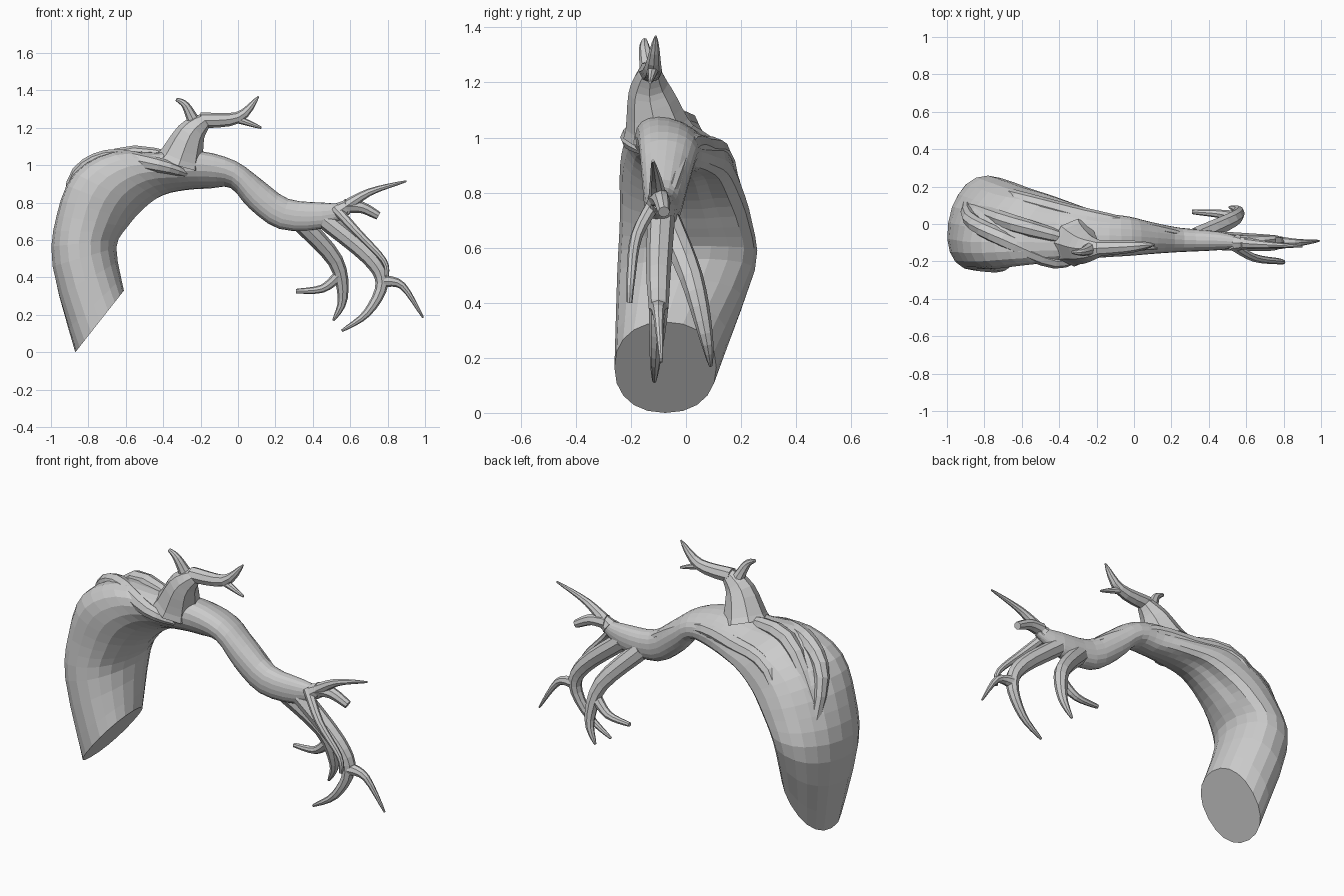
import bpy
from math import sin, cos, pi, copysign, exp
from mathutils import Vector

if "Cube" in bpy.data.objects:
    bpy.data.objects.remove(bpy.data.objects["Cube"])


def spline(rows, steps):
    """Catmull-Rom interpolation of equal-length number rows."""
    out = []
    for i in range(len(rows) - 1):
        a, b, c, d = rows[max(i - 1, 0)], rows[i], rows[i + 1], rows[min(i + 2, len(rows) - 1)]
        for k in range(steps):
            t = k / steps
            out.append([0.5 * (2 * q + (r - p) * t + (2 * p - 5 * q + 4 * r - s) * t * t
                               + (3 * q - p - 3 * r + s) * t ** 3)
                        for p, q, r, s in zip(a, b, c, d)])
    return out + [list(rows[-1])]


def skin(name, rings):
    """Bridge rings of points into a capped, flat-shaded tube."""
    n = len(rings[0])
    faces = [tuple(range(n))[::-1], tuple(range((len(rings) - 1) * n, len(rings) * n))]
    for i in range(len(rings) - 1):
        for j in range(n):
            k = (j + 1) % n
            faces.append((i * n + j, i * n + k, i * n + n + k, i * n + n + j))
    me = bpy.data.meshes.new(name)
    me.from_pydata([tuple(p) for r in rings for p in r], [], faces)
    ob = bpy.data.objects.new(name, me)
    bpy.context.collection.objects.link(ob)
    bpy.context.view_layer.objects.active = ob
    bpy.ops.object.mode_set(mode='EDIT')
    bpy.ops.mesh.select_all(action='SELECT')
    bpy.ops.mesh.normals_make_consistent(inside=False)
    bpy.ops.object.mode_set(mode='OBJECT')


def vessel(name, radius, *path, sides=8, steps=4):
    """Round tube through (x, y, z) points; radius is a function of 0..1."""
    pts = [Vector(p) for p in spline(path, steps)]
    last, rings = len(pts) - 1, []
    for i, p in enumerate(pts):
        d = pts[min(i + 1, last)] - pts[max(i - 1, 0)]
        u = d.cross(Vector((0, 1, 0))).normalized()
        v = u.cross(d).normalized()
        r = radius(i / last)
        rings.append([p + r * (u * cos(a) + v * sin(a))
                      for a in (2 * pi * j / sides for j in range(sides))])
    skin(name, rings)


def taper(r0, r1, power=1.0):
    return lambda t: r0 + (r1 - r0) * t ** power


def fold(t):
    return 0.012 + 0.036 * sin(pi * t) ** 0.8


def loft(name, stations, sides=20, steps=3):
    """Oval tube from stations: outer x,z / inner x,z / front y / back y."""
    rows, rings = spline(stations, steps), []
    for i, (ox, oz, ix, iz, y0, y1) in enumerate(rows):
        t = i / (len(rows) - 1)
        c = Vector((ox + ix, y0 + y1, oz + iz)) / 2
        u = Vector((ox - ix, 0, oz - iz)) / 2
        # the back of the oval leans towards the inside of the arch
        v = Vector((0, (y1 - y0) / 2, 0)) - u * 0.4 * sin(pi * min(1, 1.35 * t))
        ring = []
        for j in range(sides):
            a = 2 * pi * j / sides
            ca, sa = cos(a), sin(a)
            # two shallow lengthwise grooves split the arch into lobes
            depth = sin(pi * min(1, 1.6 * t)) ** 2
            r = 1 - depth * (0.16 * exp(-((a - 0.82 * pi) / 0.35) ** 2)
                             + 0.08 * exp(-((a - 0.2 * pi) / 0.3) ** 2))
            ring.append(c + r * (u * copysign(abs(ca) ** 0.9, ca) + v * copysign(abs(sa) ** 0.9, sa)))
        rings.append(ring)
    skin(name, rings)


# Main trunk, arching over into the long side branch
loft("main_trunk", [
    (-0.87, 0.00, -0.61, 0.33, -0.26, 0.11),
    (-0.99, 0.46, -0.65, 0.56, -0.25, 0.25),
    (-0.96, 0.73, -0.59, 0.67, -0.24, 0.24),
    (-0.86, 0.95, -0.50, 0.77, -0.24, 0.2),
    (-0.66, 1.06, -0.40, 0.84, -0.22, 0.16),
    (-0.43, 1.06, -0.28, 0.87, -0.20, 0.11),
    (-0.20, 1.07, -0.15, 0.88, -0.18, 0.06),
    (-0.01, 1.02, -0.04, 0.88, -0.17, 0.04),
    (0.13, 0.92, 0.06, 0.77, -0.16, 0.01),
    (0.27, 0.82, 0.22, 0.66, -0.15, -0.02),
    (0.46, 0.80, 0.44, 0.66, -0.14, -0.04),
    (0.60, 0.79, 0.60, 0.74, -0.12, -0.08)])

# Folded ridges over the arch
vessel("front_fold", fold, (-0.88, 0.16, 0.52), (-0.88, 0.03, 0.9), (-0.7, -0.08, 1.035),
       (-0.42, -0.2, 1.0), (-0.26, -0.15, 0.95))
vessel("back_fold", fold, (-0.8, 0.21, 0.55), (-0.62, 0.14, 0.91), (-0.35, 0.06, 0.96),
       (-0.06, 0.0, 0.96), (0.28, -0.06, 0.78))
vessel("top_fold", fold, (-0.88, 0.1, 0.78), (-0.64, 0, 1.045), (-0.28, -0.1, 1.03))

# Upper branch and its twigs
vessel("upper_stem", taper(0.13, 0.035, 0.9), (-0.31, -0.1, 1.02), (-0.25, -0.13, 1.17), (-0.17, -0.13, 1.245))
vessel("upper_arm", taper(0.042, 0.004, 1.8), (-0.2, -0.13, 1.24), (0, -0.12, 1.255), (0.11, -0.11, 1.368))
vessel("upper_left_twig", taper(0.045, 0.009, 0.6), (-0.23, -0.13, 1.22), (-0.28, -0.15, 1.32), (-0.33, -0.15, 1.353))
vessel("upper_right_twig", taper(0.025, 0.006), (-0.01, -0.12, 1.25), (0.125, -0.13, 1.2))

# Inner hanging branch
vessel("inner_branch", taper(0.052, 0.006, 1.5), (0.33, -0.07, 0.7), (0.52, 0.02, 0.49),
       (0.56, 0.07, 0.29), (0.51, 0.09, 0.17))
vessel("inner_twig", taper(0.032, 0.012), (0.54, 0.04, 0.41), (0.45, 0.055, 0.34), (0.31, 0.065, 0.327))

# Outer hanging branch
vessel("outer_branch", taper(0.05, 0.007, 1.5), (0.46, -0.09, 0.71), (0.7, -0.1, 0.51),
       (0.77, -0.1, 0.37), (0.69, -0.11, 0.21), (0.555, -0.115, 0.115))
vessel("outer_twig", taper(0.035, 0.005), (0.78, -0.1, 0.38), (0.88, -0.1, 0.355), (0.99, -0.09, 0.185))

# Thin front twig and the two end twigs
vessel("front_twig", taper(0.028, 0.01), (0.52, -0.11, 0.77), (0.64, -0.18, 0.64),
       (0.78, -0.2, 0.49), (0.795, -0.205, 0.4))
vessel("end_upper_twig", taper(0.045, 0.005, 0.7), (0.55, -0.1, 0.76), (0.7, -0.11, 0.855), (0.9, -0.12, 0.915))
vessel("end_lower_twig", taper(0.04, 0.022), (0.57, -0.1, 0.78), (0.66, -0.09, 0.775), (0.75, -0.08, 0.73))
